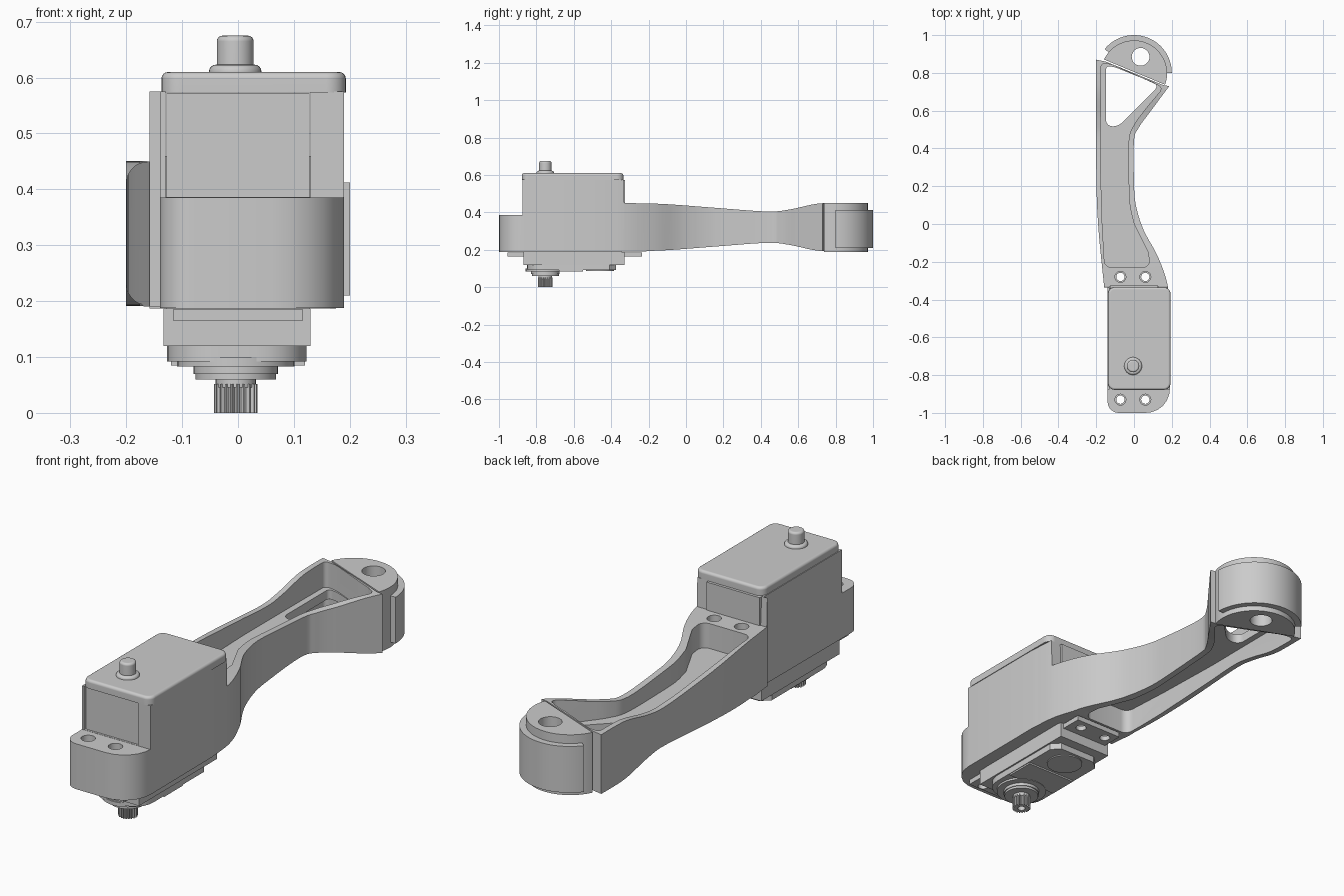
import bpy, bmesh
from math import sin, cos, pi, radians
from mathutils import Vector

if "Cube" in bpy.data.objects:
    bpy.data.objects.remove(bpy.data.objects["Cube"])


def spline(pts, n=6):
    """Catmull-Rom curve through 2D points."""
    p = [Vector(q) for q in pts]
    p = [2 * p[0] - p[1]] + p + [2 * p[-1] - p[-2]]
    out = []
    for a, b, c, d in zip(p, p[1:], p[2:], p[3:]):
        for i in range(n):
            t = i / n
            out.append(0.5 * (2*b + (c-a)*t + (2*a-5*b+4*c-d)*t*t + (3*b-a-3*c+d)*t**3))
    return [tuple(v) for v in out] + [tuple(p[-2])]


def rounded(pts, n=6):
    """Polygon of (x, y[, radius]) with rounded corners."""
    out = []
    for i, q in enumerate(pts):
        b = Vector(q[:2])
        if len(q) < 3:
            out.append(tuple(b))
            continue
        a = b + (Vector(pts[i-1][:2]) - b).normalized() * q[2]
        c = b + (Vector(pts[(i+1) % len(pts)][:2]) - b).normalized() * q[2]
        for k in range(n + 1):
            t = k / n
            w = 2*t*(1-t) * 0.75
            s = (1-t)**2 + t*t + w
            out.append(tuple((a*(1-t)**2 + b*w + c*t*t) / s))
    return out


def arc(cx, cy, r, a0, a1, n=32):
    return [(cx + r*cos(radians(a0 + (a1-a0)*i/n)), cy + r*sin(radians(a0 + (a1-a0)*i/n)))
            for i in range(n + 1)]


def circle(cx, cy, r, n=32):
    return arc(cx, cy, r, 0, 360, n)[:-1]


def prism(name, pts, lo, hi, axis='z', bevel=0):
    bm = bmesh.new()
    at = (lambda p, h: (p[0], p[1], h)) if axis == 'z' else (lambda p, h: (h, p[0], p[1]))
    a = [bm.verts.new(at(p, lo)) for p in pts]
    b = [bm.verts.new(at(p, hi)) for p in pts]
    bottom, top = bm.faces.new(a), bm.faces.new(b)
    for i in range(len(pts)):
        j = (i + 1) % len(pts)
        bm.faces.new((a[i], a[j], b[j], b[i]))
    # consistent winding from the signed area of the profile
    bmesh.ops.recalc_face_normals(bm, faces=bm.faces)
    if bm.calc_volume(signed=True) < 0:
        bmesh.ops.reverse_faces(bm, faces=bm.faces)
    if bevel:
        bmesh.ops.bevel(bm, geom=list(top.edges), offset=bevel, segments=4, profile=0.5, affect='EDGES')
    else:
        bmesh.ops.triangulate(bm, faces=[bottom, top])
    me = bpy.data.meshes.new(name)
    bm.to_mesh(me)
    bm.free()
    ob = bpy.data.objects.new(name, me)
    bpy.context.collection.objects.link(ob)
    if bevel:
        ob.modifiers.new("even_shading", 'WEIGHTED_NORMAL').keep_sharp = True
    return ob


def box(name, x0, x1, y0, y1, z0, z1, r=0.0, bevel=0):
    c = [(x0, y0), (x1, y0), (x1, y1), (x0, y1)]
    return prism(name, rounded([p + (r,) for p in c]) if r else c, z0, z1, bevel=bevel)


def boolean(ob, tool, op='DIFFERENCE'):
    bpy.context.view_layer.objects.active = ob
    backup = ob.data.copy()
    m = ob.modifiers.new(op, 'BOOLEAN')
    m.object, m.operation, m.solver = tool, op, 'EXACT'
    bpy.ops.object.modifier_apply(modifier=m.name)
    if not ob.data.polygons:      # keep the part if a cut fails
        print("cut failed:", tool.name)
        ob.data = backup
    bpy.data.objects.remove(tool)


# Arm and housing: plan outline intersected with the side profile
right = spline([(0.19, -0.45), (0.175, -0.31), (0.125, -0.17), (0.05, -0.03), (0.01, 0.1),
                (0, 0.22), (0, 0.44), (0.025, 0.51), (0.09, 0.60), (0.187, 0.73)])
left = spline([(-0.2, 0.87), (-0.2, 0.3), (-0.19, 0.0), (-0.158, -0.335)])
plan = rounded([(-0.14, -1, 0.06), (0.19, -1, 0.13)] + right +
               [(0.155, 0.735), (-0.15, 0.86)] + left + [(-0.14, -0.335)])
wave = spline([(-0.33, 0.45), (-0.12, 0.445), (0.15, 0.425), (0.43, 0.405), (0.55, 0.415),
               (0.68, 0.443), (0.76, 0.45), (0.9, 0.45)])
under = [(y, 0.642 - z if y > -0.2 else 0.19) for y, z in wave]
side = [(-1.05, 0.385), (-0.875, 0.385), (-0.875, 0.575), (-0.335, 0.575)] + wave + \
       under[::-1] + [(-1.05, 0.187)]
arm = prism("arm_and_housing", plan, 0.1, 0.7)
boolean(arm, prism("side_cutter", side, -0.3, 0.3, 'x'), 'INTERSECT')

# Pockets above and below the web, then the window through the web
inner = spline([(0.0, 0.0), (-0.022, 0.1), (-0.028, 0.22), (-0.028, 0.44), (0.0, 0.525), (0.065, 0.615)])
pocket = rounded([(-0.155, -0.23, 0.035), (0.085, -0.23, 0.04), (0.075, -0.15), (0.035, -0.07)] + inner +
                 [(0.155, 0.722, 0.03), (-0.12, 0.845, 0.02), (-0.175, 0.85, 0.02), (-0.177, 0.3), (-0.168, 0.0)])
window = rounded([(-0.148, 0.52, 0.03), (-0.085, 0.515, 0.03), (0.135, 0.735, 0.035),
                  (-0.1, 0.83, 0.02), (-0.148, 0.838, 0.02)])
for pts, lo, hi in ((pocket, 0.34, 0.7), (pocket, 0.1, 0.30), (window, 0.2, 0.5)):
    boolean(arm, prism("pocket_cutter", pts, lo, hi))

# Motor cavity and screw holes
cavity = [(-0.84, 0.1), (-0.84, 0.386), (-0.95, 0.386), (-0.95, 0.6), (-0.3, 0.6),
          (-0.3, 0.46), (-0.345, 0.46), (-0.345, 0.1)]
boolean(arm, prism("cavity_cutter", cavity, -0.13, 0.13, 'x'))
for y in (-0.28, -0.93):
    for x in (-0.072, 0.06):
        boolean(arm, prism("hole_cutter", circle(x, y, 0.029, 24), 0.1, 0.7))

# Housing lid and top pivot
box("housing_lid", -0.137, 0.193, -0.878, -0.335, 0.573, 0.61, 0.035, 0.012)
cx, cy = -0.005, -0.752
prism("pivot_base", circle(cx, cy, 0.047), 0.605, 0.623, bevel=0.012)
prism("pivot_pin", circle(cx, cy, 0.033), 0.61, 0.675, bevel=0.01)

# Pivot end of the arm with its raised belt
pad = prism("end_pad", arc(0, 0.797, 0.175, -20, 155, 48), 0.187, 0.45)
boolean(pad, prism("pivot_hole_cutter", circle(0.035, 0.885, 0.047), 0.1, 0.6))
belt = arc(0, 0.8, 0.2, 0, 141, 48) + arc(0, 0.8, 0.168, 141, 0, 48)
prism("end_belt", belt, 0.21, 0.412)

# Motor body, mounting ears and gear cover
box("motor_body", -0.128, 0.128, -0.866, -0.325, 0.386, 0.572)
box("motor_core", -0.128, 0.128, -0.838, -0.346, 0.15, 0.386)
box("motor_lower_case", -0.133, 0.13, -0.868, -0.33, 0.12, 0.187)
ears = box("motor_ears", -0.115, 0.115, -0.955, -0.235, 0.164, 0.186)
for y in (-0.28, -0.93):
    for x in (-0.072, 0.06):
        boolean(ears, prism("ear_hole_cutter", circle(x, y, 0.022, 20), 0.1, 0.3))
cover = rounded([(-0.127, -0.85, 0.09), (0.123, -0.85, 0.09), (0.123, -0.41), (0.09, -0.375),
                 (-0.09, -0.375), (-0.127, -0.41)])
prism("gear_cover", cover, 0.092, 0.122)
prism("cover_boss_rear", circle(0, -0.46, 0.075), 0.087, 0.1)
box("cover_rib", -0.12, 0.12, -0.68, -0.55, 0.085, 0.1)

# Output shaft: stepped collar and splined tip
sx, sy = -0.004, -0.752
for i, (r, lo, hi) in enumerate(((0.105, 0.083, 0.1), (0.076, 0.07, 0.09), (0.072, 0.06, 0.075),
                                 (0.036, 0.045, 0.065))):
    prism(f"shaft_collar_{i + 1}", circle(sx, sy, r), lo, hi)
teeth = [(sx + (0.039 if i % 4 < 2 else 0.032) * cos(i*pi/42),
          sy + (0.039 if i % 4 < 2 else 0.032) * sin(i*pi/42)) for i in range(84)]
spline_tip = prism("output_spline", teeth, 0.0, 0.052)
boolean(spline_tip, prism("shaft_bore_cutter", circle(sx, sy, 0.016, 20), -0.1, 0.035))

# Smooth curved walls, keep the edges sharp
for ob in bpy.context.scene.objects:
    ob.select_set(True)
    bpy.context.view_layer.objects.active = ob
bpy.ops.object.shade_smooth_by_angle(angle=radians(28))
